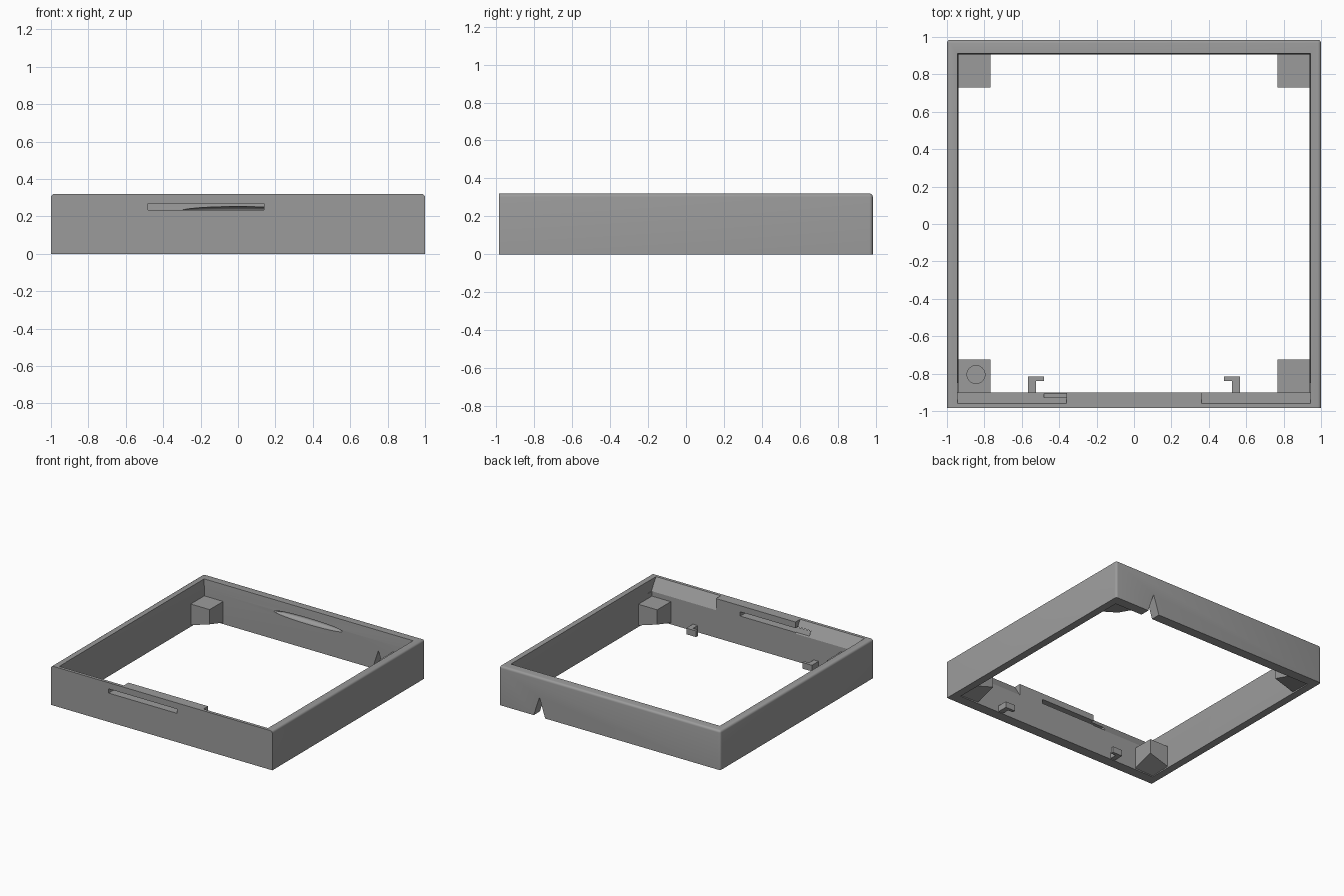
import bpy, bmesh
from mathutils import Matrix

cube = bpy.data.objects.get("Cube")
if cube:
    bpy.data.objects.remove(cube)

grey = bpy.data.materials.new("matte grey")
grey.use_nodes = True
GREY = (0.33, 0.33, 0.33, 1)
grey.diffuse_color = GREY
grey.node_tree.nodes["Principled BSDF"].inputs["Base Color"].default_value = GREY


def finish(name, bm):
    bmesh.ops.recalc_face_normals(bm, faces=bm.faces)
    mesh = bpy.data.meshes.new(name)
    bm.to_mesh(mesh)
    bm.free()
    mesh.materials.append(grey)
    ob = bpy.data.objects.new(name, mesh)
    bpy.context.collection.objects.link(ob)
    return ob


def loft_mesh(lower, upper):
    """Solid between two matching rings of points."""
    bm = bmesh.new()
    a = [bm.verts.new(p) for p in lower]
    b = [bm.verts.new(p) for p in upper]
    bm.faces.new(a)
    bm.faces.new(b)
    for i in range(len(a)):
        j = (i + 1) % len(a)
        bm.faces.new((a[i], a[j], b[j], b[i]))
    return bm


def rect(x0, x1, y0, y1, z):
    return [(x0, y0, z), (x1, y0, z), (x1, y1, z), (x0, y1, z)]


def box(name, x0, x1, y0, y1, z0, z1):
    return finish(name, loft_mesh(rect(x0, x1, y0, y1, z0), rect(x0, x1, y0, y1, z1)))


def extrude_x(name, x0, x1, profile):
    return finish(name, loft_mesh([(x0, y, z) for y, z in profile],
                                  [(x1, y, z) for y, z in profile]))


def cut(target, cutter):
    cutter.hide_render = True
    mod = target.modifiers.new("cut", "BOOLEAN")
    mod.operation = "DIFFERENCE"
    mod.solver = "EXACT"
    mod.object = cutter
    bpy.context.view_layer.objects.active = target
    bpy.ops.object.modifier_apply(modifier=mod.name)
    bpy.data.objects.remove(cutter)


# Frame: a block with the side and back edges rounded, the front left sharp
H = 0.32
bm = loft_mesh(rect(-1, 1, -0.985, 0.985, 0), rect(-1, 1, -0.985, 0.985, H))
soft = []
for e in bm.edges:
    a, b = (v.co for v in e.verts)
    mid = (a + b) / 2
    top_rim = mid.z > 0.3 and mid.y > -0.5
    back_corner = mid.y > 0.9 and abs(mid.z - H / 2) < 0.01
    if top_rim or back_corner:
        soft.append(e)
bmesh.ops.bevel(bm, geom=soft, offset=0.018, segments=4, profile=0.5, affect="EDGES")
frame = finish("frame", bm)

# Opening and the tapered seat for a lid
cut(frame, box("opening", -0.938, 0.938, -0.9, 0.905, -0.1, 0.5))
cut(frame, finish("lid_seat", loft_mesh(rect(-0.937, 0.937, -0.88, 0.904, 0.225),
                                        rect(-0.945, 0.945, -0.88, 0.912, 0.33))))

# Sloped ledges either side of the raised front tab
slope = [(-0.966, 0.33), (-0.9, 0.225), (-0.85, 0.225), (-0.85, 0.33)]
for x0, x1 in ((-0.943, -0.36), (0.36, 0.943)):
    cut(frame, extrude_x("ledge", x0, x1, slope))

# Slot through the front
cut(frame, box("slot", -0.48, 0.14, -1.1, -0.8, 0.235, 0.27))

# Shallow lens-shaped recess inside the back wall
bm = bmesh.new()
bmesh.ops.create_uvsphere(bm, u_segments=48, v_segments=16, radius=1,
                          matrix=Matrix.Translation((0, 0.904, 0.228))
                          @ Matrix.Diagonal((0.31, 0.04, 0.025, 1)))
cut(frame, finish("recess", bm))

# Pointed cable notch at the foot of the back wall
notch = [(0.58, -0.01), (0.69, -0.01), (0.635, 0.16)]
cut(frame, finish("notch", loft_mesh([(x, 0.88, z) for x, z in notch],
                                     [(x, 1.1, z) for x, z in notch])))

# Corner blocks with an undercut base
for side, sx in (("right", -1), ("left", 1)):
    for end, wall_y, free_y in (("front", -0.905, -0.725), ("back", 0.91, 0.73)):
        ring = [(sx * 0.945, wall_y), (sx * 0.768, wall_y),
                (sx * 0.768, free_y), (sx * 0.945, free_y)]
        base = (0.005, 0.01, 0.065, 0.01)
        block = finish(f"{end}_{side}_corner_block",
                       loft_mesh([(x, y, z) for (x, y), z in zip(ring, base)],
                                 [(x, y, 0.185) for x, y in ring]))
        if (end, side) == ("front", "right"):
            bm = bmesh.new()
            bmesh.ops.create_cone(bm, cap_ends=True, segments=32, radius1=0.048,
                                  radius2=0.048, depth=0.2,
                                  matrix=Matrix.Translation((-0.845, -0.805, 0.2)))
            cut(block, finish("pin_hole", bm))

# L-shaped hooks on the inside of the front wall
for side, sx in (("right", -1), ("left", 1)):
    hook = [(0.568, -0.91), (0.568, -0.815), (0.48, -0.815),
            (0.48, -0.84), (0.525, -0.84), (0.525, -0.91)]
    finish(f"{side}_hook", loft_mesh([(sx * x, y, 0.005) for x, y in hook],
                                     [(sx * x, y, 0.055) for x, y in hook]))

# Smooth only the rounded edges
bpy.ops.object.select_all(action="DESELECT")
frame.select_set(True)
bpy.context.view_layer.objects.active = frame
bpy.ops.object.shade_smooth_by_angle(angle=0.5)
